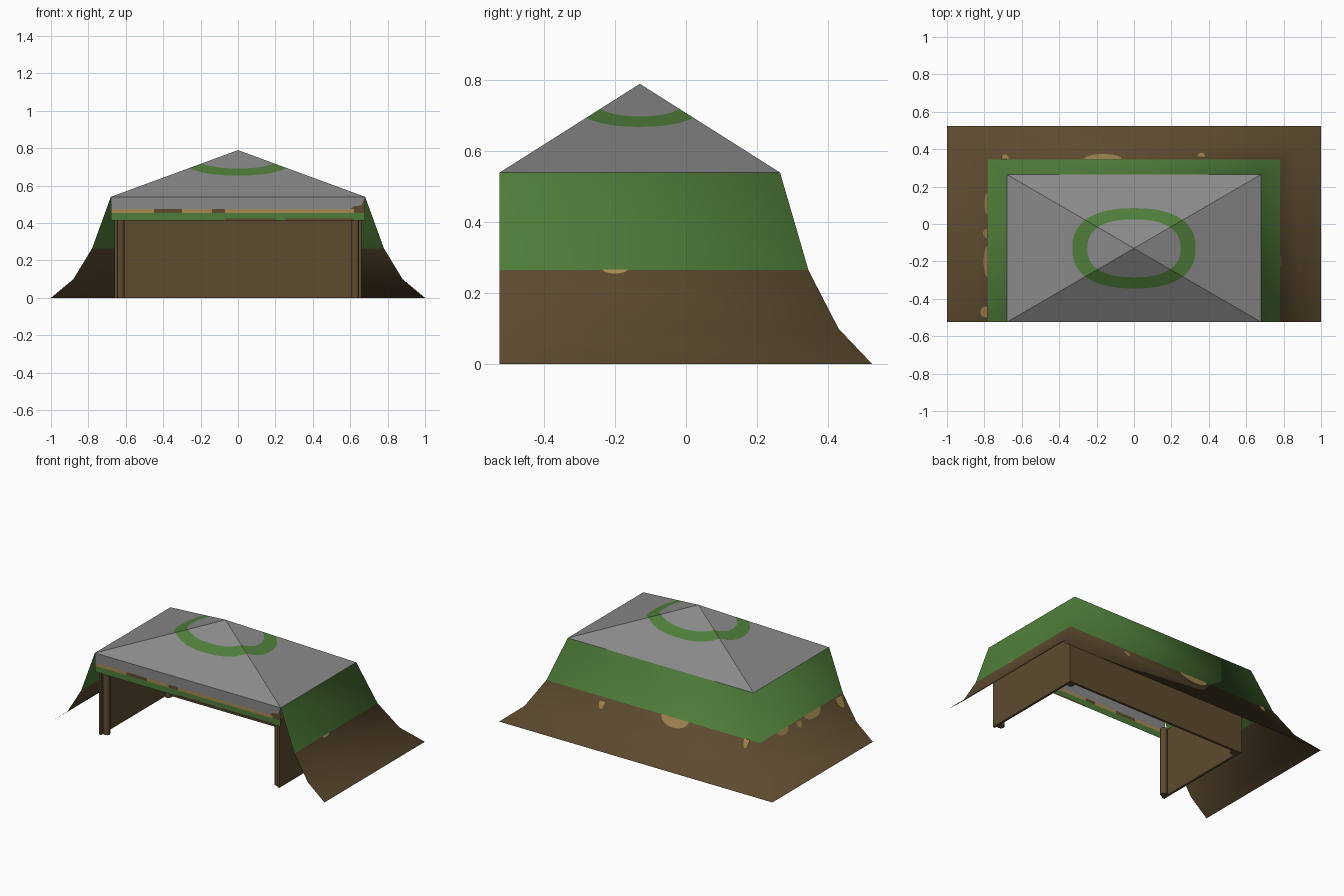
import bpy, math

if "Cube" in bpy.data.objects:
    bpy.data.objects.remove(bpy.data.objects["Cube"])

def material(name, rgb):
    m = bpy.data.materials.new(name)
    m.diffuse_color = (*rgb, 1)
    m.use_nodes = True
    m.node_tree.nodes["Principled BSDF"].inputs["Base Color"].default_value = m.diffuse_color
    return m

MATS = [material("earth brown", (0.110, 0.070, 0.029)),
        material("grass green", (0.078, 0.205, 0.042)),
        material("stone grey", (0.250, 0.250, 0.250)),
        material("dry tan", (0.390, 0.255, 0.088))]
BROWN, GREEN, GREY, TAN = range(4)

def make(name, verts, faces, mats, smooth=None):
    me = bpy.data.meshes.new(name)
    me.from_pydata(verts, [], faces)
    for m in MATS:
        me.materials.append(m)
    for p in me.polygons:
        p.material_index = mats if isinstance(mats, int) else mats[p.index]
    me.update()
    ob = bpy.data.objects.new(name, me)
    bpy.context.collection.objects.link(ob)
    if smooth:
        bpy.ops.object.select_all(action='DESELECT')
        ob.select_set(True)
        bpy.context.view_layer.objects.active = ob
        bpy.ops.object.shade_smooth_by_angle(angle=math.radians(smooth))
    return ob

FRONT = -0.525

# Earth mound: U-shaped open shell (half width, back y, height)
LEVELS = [(1.0, 0.525, 0), (0.88, 0.43, 0.10), (0.78, 0.345, 0.265), (0.68, 0.265, 0.54)]
verts, faces, mats = [], [], []
for w, yb, z in LEVELS:
    verts += [(-w, FRONT, z), (-w, yb, z), (w, yb, z), (w, FRONT, z)]
for i in range(3):
    for j in range(3):
        a = i * 4 + j
        faces.append((a, a + 4, a + 5, a + 1))
        mats.append(GREEN if i == 2 else BROWN)
make("mound", verts, faces, mats, 100)

# Pyramid roof with an oval green band cut into it
CX, CY, HX, HY = 0.0, -0.13, 0.68, 0.395
def on_roof(x, y):
    return (x + CX, y + CY, 0.79 - 0.25 * max(abs(x) / HX, abs(y) / HY))

K = 10
corners = [(HX, -HY), (HX, HY), (-HX, HY), (-HX, -HY)]
rim = []
for s in range(4):
    (x0, y0), (x1, y1) = corners[s], corners[(s + 1) % 4]
    rim += [(x0 + (x1 - x0) * k / K, y0 + (y1 - y0) * k / K) for k in range(K)]
def oval(p, a, b, e=2.4):
    t = ((abs(p[0]) / a) ** e + (abs(p[1]) / b) ** e) ** (-1 / e)
    return on_roof(p[0] * t, p[1] * t)

N = len(rim)
verts = [on_roof(0, 0)]
verts += [oval(p, 0.25, 0.155) for p in rim]
verts += [oval(p, 0.33, 0.215) for p in rim]
verts += [on_roof(*p) for p in rim]
faces, mats = [], []
for k in range(N):
    n = (k + 1) % N
    faces.append((0, 1 + k, 1 + n)); mats.append(GREY)
    for r, col in ((0, GREEN), (1, GREY)):
        a, b = 1 + r * N, 1 + (r + 1) * N
        faces.append((a + k, b + k, b + n, a + n)); mats.append(col)
make("roof", verts, faces, mats, 30)

# Front fascia: grey above, patchy tan line, green lower edge
XS = [-0.68, -0.45, -0.30, -0.14, -0.07, 0.20, 0.25, 0.62, 0.68]
ZS = [0.415, 0.425, 0.455, 0.475, 0.54]
verts = [(x, FRONT, z) for z in ZS for x in XS]
faces, mats = [], []
for i in range(len(ZS) - 1):
    for j in range(len(XS) - 1):
        a = i * len(XS) + j
        faces.append((a, a + 1, a + 1 + len(XS), a + len(XS)))
        tan_row = BROWN if j in (1, 3, 7) else TAN
        mats.append([BROWN if j in (4, 6) else GREEN, GREEN, tan_row, GREY][i])
make("fascia", verts, faces, mats)
y = FRONT - 0.001
make("fascia_corner_patch", [(0.60, y, 0.475), (0.68, y, 0.475), (0.675, y, 0.53),
                             (0.66, y, 0.495), (0.62, y, 0.49)], [(0, 1, 2, 3, 4)], BROWN)

# Dry patches on the slope just below the grass line
def patch(name, side, c, half, depth, top=0.0):
    pts = []
    for k in range(13):
        t = math.pi * k / 12
        u = c + half * math.cos(t)
        d = top + depth * math.sin(t)          # fraction down the slope
        z = 0.265 - 0.165 * d + 0.002
        out_x, out_y = 0.78 + 0.10 * d + 0.002, 0.345 + 0.085 * d + 0.002
        pts.append((u, out_y, z) if side == "back" else
                   (-out_x if side == "left" else out_x, u, z))
    order = list(range(13))
    make(name, pts, [order[::-1] if side == "right" else order], TAN)

for n, (side, c, h, d, t) in enumerate([
        ("back", -0.165, 0.10, 0.32, 0), ("back", -0.69, 0.02, 0.3, 0),
        ("back", 0.36, 0.02, 0.25, 0.15),
        ("left", 0.11, 0.06, 0.18, 0), ("left", -0.05, 0.025, 0.2, 0.05),
        ("left", -0.20, 0.085, 0.22, 0), ("left", -0.47, 0.03, 0.35, 0.05),
        ("right", -0.20, 0.035, 0.07, 0)]):
    patch(f"dry_patch_{n + 1}", side, c, h, d, t)

# Inner timber walls
def box(name, x0, x1, y0, y1, z0, z1):
    v = [(x, y, z) for x in (x0, x1) for y in (y0, y1) for z in (z0, z1)]
    f = [(0, 1, 3, 2), (4, 6, 7, 5), (0, 4, 5, 1), (2, 3, 7, 6), (0, 2, 6, 4), (1, 5, 7, 3)]
    make(name, v, f, BROWN)

WALL_TOP, BACK = 0.45, 0.20
box("left_wall", -0.66, -0.645, -0.51, BACK, 0, WALL_TOP)
box("right_wall", 0.645, 0.66, -0.51, BACK, 0, WALL_TOP)
box("back_wall", -0.645, 0.645, BACK - 0.015, BACK, 0, WALL_TOP)

# Eight-sided posts in the four corners
for sx, side in ((-1, "left"), (1, "right")):
    for py, end in ((-0.475, "front"), (BACK - 0.03, "back")):
        bpy.ops.mesh.primitive_cylinder_add(vertices=8, radius=0.022, depth=WALL_TOP,
                                            location=(sx * 0.628, py, WALL_TOP / 2))
        ob = bpy.context.object
        ob.name = f"{end}_{side}_post"
        ob.data.materials.append(MATS[BROWN])
        bpy.ops.object.shade_smooth_by_angle(angle=math.radians(50))
